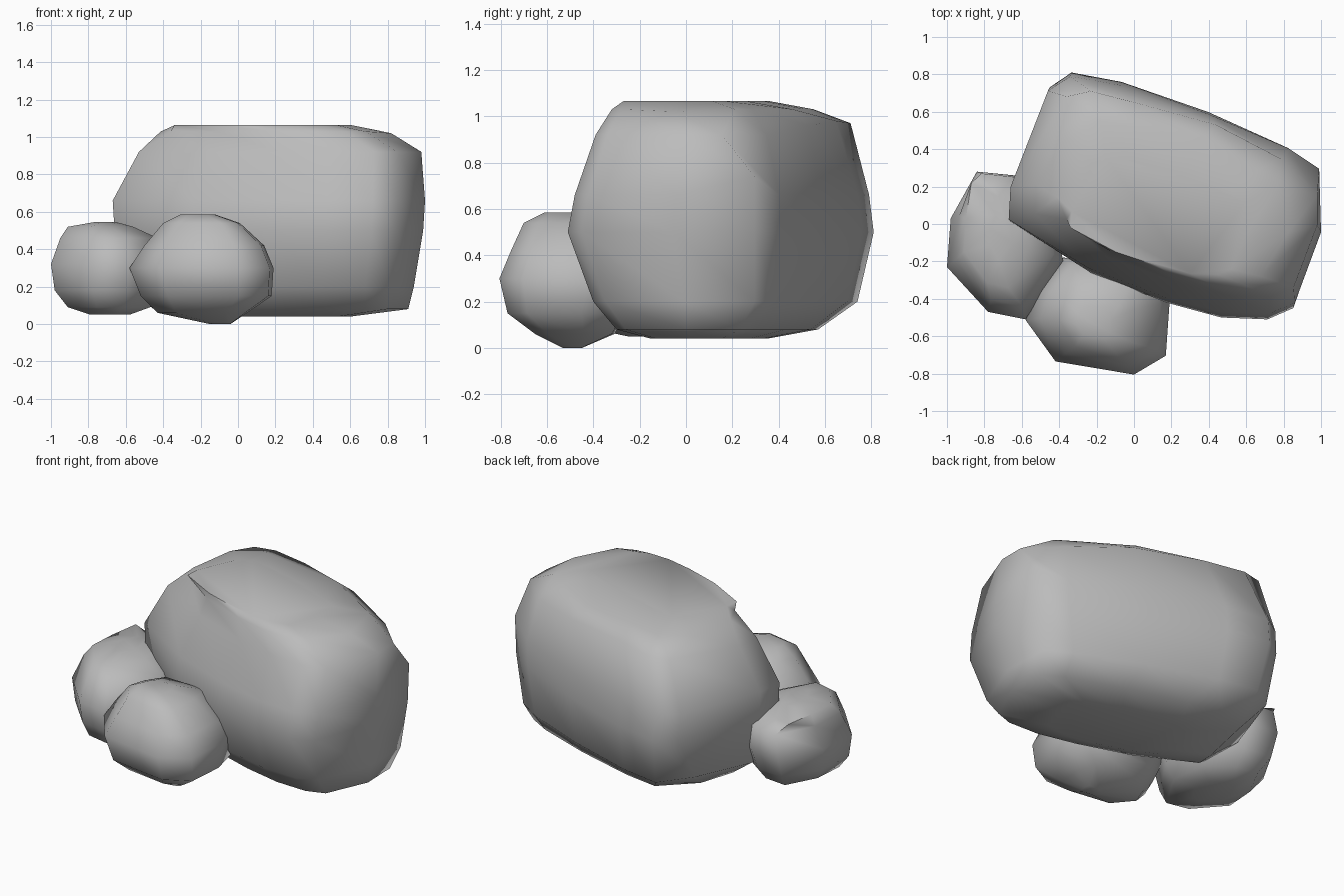
import bpy
import bmesh
from math import radians

cube = bpy.data.objects.get("Cube")
if cube:
    bpy.data.objects.remove(cube, do_unlink=True)

stone = bpy.data.materials.new("stone_grey")
stone.use_nodes = True
grey = (0.5, 0.5, 0.5, 1)
stone.diffuse_color = grey
stone.node_tree.nodes["Principled BSDF"].inputs["Base Color"].default_value = grey


def boulder(name, outline, layers, dents=()):
    """Loft a plan outline through layers, each (z, x min, x max, y min, y max).
    Dents are (layer, corner, offset) and chip single corners."""
    xs, ys = zip(*outline)
    fractions = [((x - min(xs)) / (max(xs) - min(xs)),
                  (y - min(ys)) / (max(ys) - min(ys))) for x, y in outline]
    bm = bmesh.new()
    rings = []
    for z, x0, x1, y0, y1 in layers:
        rings.append([bm.verts.new((x0 + u * (x1 - x0), y0 + v * (y1 - y0), z))
                      for u, v in fractions])
    for layer, corner, offset in dents:
        bmesh.ops.translate(bm, verts=[rings[layer][corner]], vec=offset)
    count = len(outline)
    for low, high in zip(rings, rings[1:]):
        for i in range(count):
            j = (i + 1) % count
            bm.faces.new((low[i], low[j], high[j], high[i]))
    bm.faces.new(rings[0])
    bm.faces.new(rings[-1])
    bmesh.ops.recalc_face_normals(bm, faces=bm.faces)
    mesh = bpy.data.meshes.new(name)
    bm.to_mesh(mesh)
    bm.free()
    mesh.materials.append(stone)
    obj = bpy.data.objects.new(name, mesh)
    bpy.context.collection.objects.link(obj)
    bpy.ops.object.select_all(action="DESELECT")
    obj.select_set(True)
    bpy.context.view_layer.objects.active = obj
    bpy.ops.object.shade_smooth_by_angle(angle=radians(70))


# Long boulder lying diagonally
boulder("large_boulder",
        [(-.67, .02), (-.66, .2), (-.46, .73), (-.34, .81), (-.07, .76), (.4, .6),
         (.83, .41), (.99, .3), (1, -.05), (.86, -.44), (.72, -.5), (.47, -.49),
         (.17, -.41), (-.24, -.25)],
        [(.04, -.2, .6, -.15, .35), (.08, -.45, .91, -.3, .57),
         (.2, -.61, .94, -.4, .74), (.5, -.66, .99, -.51, .81),
         (.66, -.67, 1, -.48, .79), (.92, -.53, .98, -.39, .73),
         (1.03, -.42, .78, -.32, .55), (1.065, -.34, .6, -.27, .36)],
        [(1, 2, (-.13, -.08, .03)), (2, 2, (-.07, -.07, .03)),
         (4, 7, (0, 0, .08)),
         (5, 2, (-.02, .02, .05)), (5, 3, (0, -.02, .05)), (5, 4, (0, -.04, .06)),
         (5, 5, (0, -.02, .04)), (5, 6, (-.04, -.04, 0)), (5, 7, (.01, -.14, 0)),
         (6, 0, (.06, 0, 0)), (6, 2, (-.1, -.05, 0)), (6, 5, (.02, .05, 0)),
         (6, 8, (.04, -.03, -.01))])

# Small boulder at the right end
boulder("side_boulder",
        [(-1, -.23), (-.98, .03), (-.84, .28), (-.64, .26), (-.42, .1),
         (-.38, -.2), (-.58, -.51), (-.78, -.47)],
        [(.05, -.79, -.58, -.25, .02), (.09, -.91, -.47, -.44, .15),
         (.18, -.98, -.41, -.48, .23), (.32, -1, -.38, -.51, .28),
         (.46, -.95, -.43, -.44, .27), (.52, -.91, -.56, -.34, .2),
         (.545, -.77, -.65, -.2, .05)],
        [(5, 2, (-.05, .02, 0)), (5, 3, (-.02, -.04, -.02))])

# Small boulder in front
boulder("front_boulder",
        [(-.58, -.51), (-.52, -.35), (-.38, -.18), (.14, -.2), (.19, -.42),
         (.17, -.7), (0, -.8), (-.42, -.73)],
        [(0, -.15, -.04, -.53, -.45), (.06, -.43, .05, -.65, -.31),
         (.15, -.52, .18, -.77, -.25), (.3, -.58, .19, -.805, -.18),
         (.42, -.5, .14, -.755, -.22), (.54, -.4, .01, -.7, -.3),
         (.585, -.31, -.12, -.61, -.44)])
